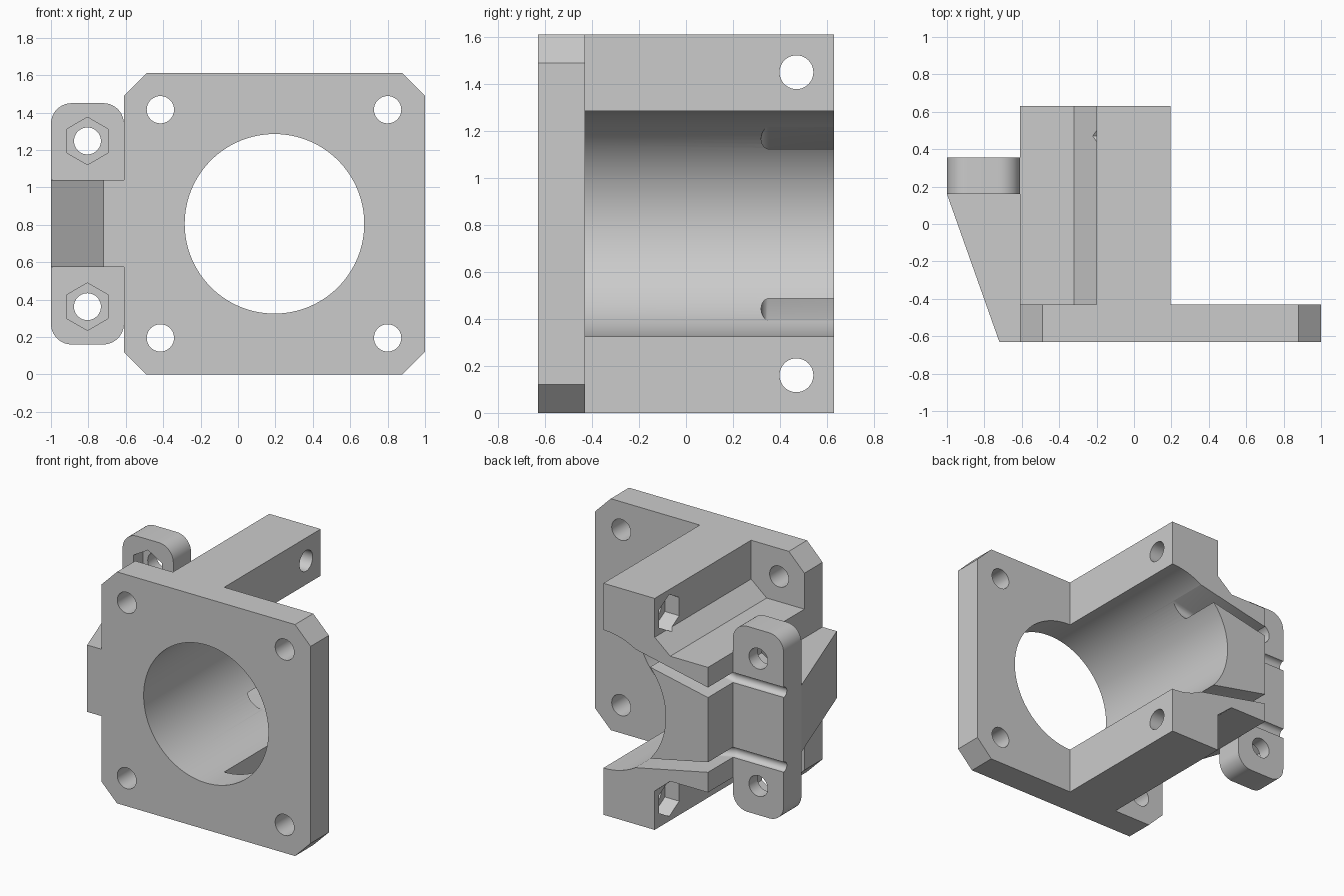
import bpy
import bmesh
from math import cos, sin, pi, radians

cube = bpy.data.objects.get("Cube")
if cube:
    bpy.data.objects.remove(cube, do_unlink=True)

grey = bpy.data.materials.new("light grey")
grey.use_nodes = True
COLOUR = (0.6, 0.6, 0.6, 1)
grey.diffuse_color = COLOUR
grey.node_tree.nodes["Principled BSDF"].inputs["Base Color"].default_value = COLOUR

MID = 0.805           # height of the mirror plane and bore axis
BORE_X = 0.195


def prism(name, outline, axis, start, end):
    """Extrude a 2D outline along x (y, z), y (x, z) or z (x, y)."""
    place = {"x": lambda u, v, t: (t, u, v),
             "y": lambda u, v, t: (u, t, v),
             "z": lambda u, v, t: (u, v, t)}[axis]
    bm = bmesh.new()
    ends = [[bm.verts.new(place(u, v, t)) for u, v in outline] for t in (start, end)]
    for ring in ends:
        bm.faces.new(ring)
    n = len(outline)
    for i in range(n):
        j = (i + 1) % n
        bm.faces.new((ends[0][i], ends[0][j], ends[1][j], ends[1][i]))
    bmesh.ops.recalc_face_normals(bm, faces=bm.faces)
    mesh = bpy.data.meshes.new(name)
    bm.to_mesh(mesh)
    bm.free()
    mesh.materials.append(grey)
    obj = bpy.data.objects.new(name, mesh)
    bpy.context.collection.objects.link(obj)
    return obj


def ring(u, v, radius, sides=40):
    """Regular polygon with a corner pointing up."""
    return [(u + radius * sin(2 * pi * i / sides), v + radius * cos(2 * pi * i / sides))
            for i in range(sides)]


def rounded(u0, u1, v0, v1, radius, steps=10):
    corners = [(u1, v1, 0), (u0, v1, 1), (u0, v0, 2), (u1, v0, 3)]
    points = []
    for u, v, quarter in corners:
        cu = u + (radius if u == u0 else -radius)
        cv = v + (radius if v == v0 else -radius)
        for k in range(steps + 1):
            a = (quarter + k / steps) * pi / 2
            points.append((cu + radius * cos(a), cv + radius * sin(a)))
    return points


def mirrored(half):
    """Complete an upper half outline with its reflection below the bore axis."""
    return half + [(u, 2 * MID - v) for u, v in reversed(half)]


def cut(obj, cutters):
    bpy.context.view_layer.objects.active = obj
    for cutter in cutters:
        mod = obj.modifiers.new("cut", "BOOLEAN")
        mod.operation = "DIFFERENCE"
        mod.solver = "EXACT"
        mod.object = cutter
        bpy.ops.object.modifier_apply(modifier=mod.name)


# Main parts
plate = prism("front_plate", mirrored([(1, 1.49), (0.88, 1.61), (-0.49, 1.61), (-0.61, 1.49)]),
              "y", -0.63, -0.43)
body = prism("motor_cradle", mirrored([(BORE_X, 1.61), (-0.2, 1.61), (-0.2, 1.34),
                                       (-0.32, 1.24), (-0.61, 1.24)]), "y", -0.43, 0.63)
ear = prism("mounting_ear", rounded(-1, -0.61, 0.16, 1.45, 0.11), "y", 0.16, 0.355)
web = prism("ear_brace", [(-1, 0.16), (-0.72, -0.63), (-0.61, -0.63), (-0.61, 0.16)],
            "z", 0.575, 1.04)

# Bore through plate and cradle
bore = prism("bore_cutter", ring(BORE_X, MID, 0.48, 128), "y", -1, 1)
plate_cuts, body_cuts, ear_cuts = [bore], [bore], []

for side in (1, -1):
    # Plate screw holes
    for x in (-0.415, 0.8):
        plate_cuts.append(prism("screw_cutter", ring(x, MID + side * 0.61, 0.073), "y", -1, 0))
    # Clamp bolt holes with hexagonal nut pockets
    z = MID + side * 0.645
    body_cuts.append(prism("bolt_cutter", ring(0.47, z, 0.072), "x", -0.3, 0.4))
    body_cuts.append(prism("nut_cutter", ring(0.47, z, 0.127, 6), "x", -0.3, -0.09))
    # Ear bolt holes with nut pockets
    z = MID + side * 0.443
    ear_cuts.append(prism("bolt_cutter", ring(-0.805, z, 0.072), "y", 0, 0.6))
    ear_cuts.append(prism("nut_cutter", ring(-0.805, z, 0.127, 6), "y", 0, 0.26))
    # Round-bottomed strap slots: level across the ear, sloping into the bore
    z = MID + side * 0.26
    profile = rounded(0.32, 0.8, z - 0.035, z + 0.035, 0.0345)
    ear_cuts.append(prism("groove_cutter", profile, "x", -1.1, -0.5))
    slot = prism("slot_cutter", profile, "x", -0.7, 0.1)
    for v in slot.data.vertices:
        v.co.z += side * 0.209 * (v.co.x + 0.61)
    body_cuts.append(slot)

for part, cutters in ((plate, plate_cuts), (body, body_cuts), (ear, ear_cuts)):
    cut(part, cutters)

for cutter in set(plate_cuts + body_cuts + ear_cuts):
    bpy.data.objects.remove(cutter, do_unlink=True)

# Smooth the round walls, keep the machined edges sharp
bpy.ops.object.select_all(action="DESELECT")
for part in (plate, body, ear, web):
    part.select_set(True)
bpy.context.view_layer.objects.active = body
bpy.ops.object.shade_smooth_by_angle(angle=radians(25))
